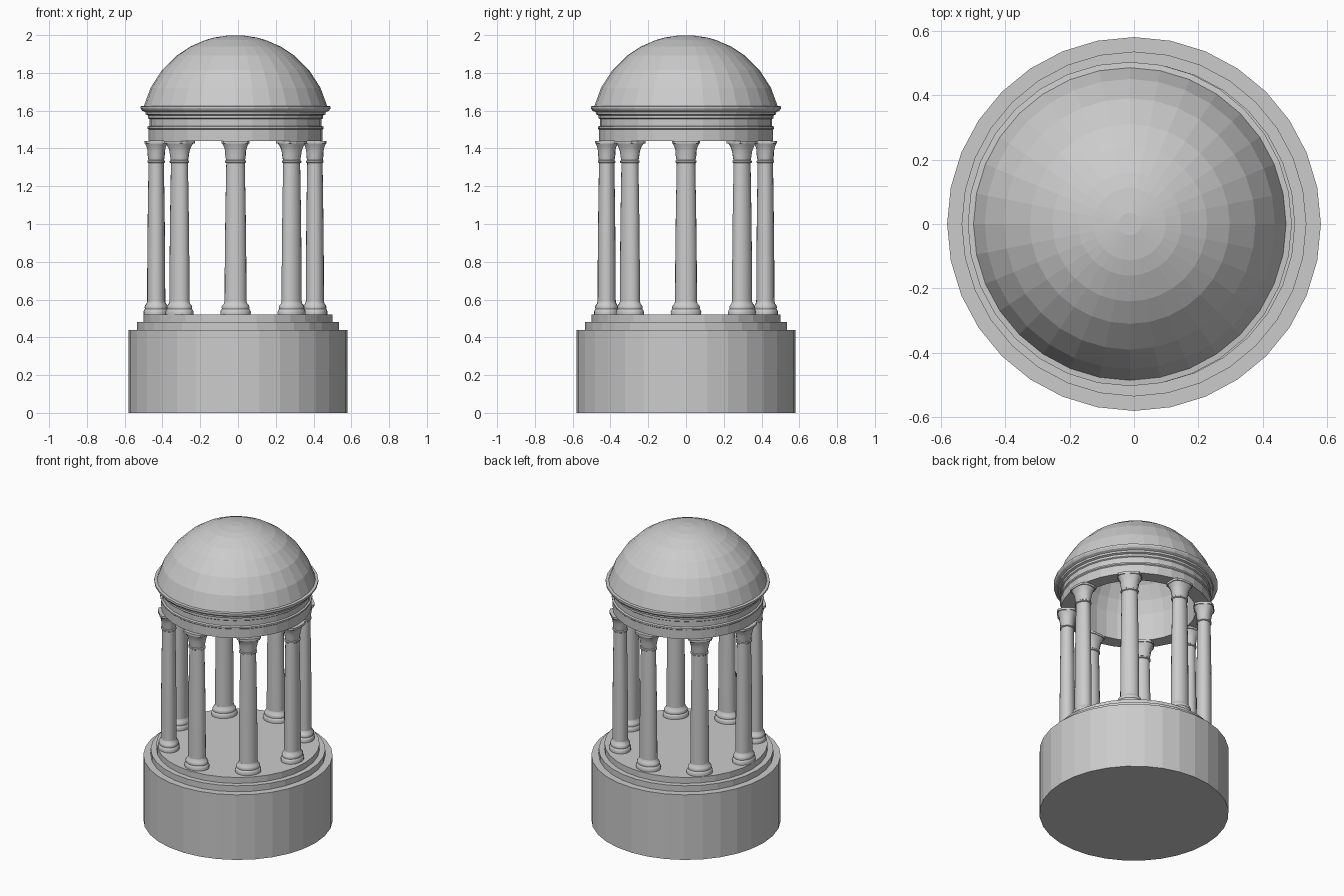
import bpy, bmesh, math

cube = bpy.data.objects.get("Cube")
if cube:
    bpy.data.objects.remove(cube, do_unlink=True)

stone = bpy.data.materials.new("grey_stone")
stone.use_nodes = True
GREY = (0.6, 0.6, 0.6, 1)
stone.diffuse_color = GREY
stone.node_tree.nodes["Principled BSDF"].inputs["Base Color"].default_value = GREY

SIDES = 32
CENTRE_X = -0.013      # upper structure sits slightly off the base centre


def loft(name, rings, closed=False):
    """Skin a stack of equal-length point rings; cap the ends unless closed."""
    bm = bmesh.new()
    loops = [[bm.verts.new(p) for p in ring] for ring in rings]
    pairs = list(zip(loops, loops[1:]))
    if closed:
        pairs.append((loops[-1], loops[0]))
    else:
        bm.faces.new(loops[0][::-1])
        bm.faces.new(loops[-1])
    for a, b in pairs:
        n = len(a)
        for i in range(n):
            j = (i + 1) % n
            bm.faces.new((a[i], a[j], b[j], b[i]))
    bmesh.ops.recalc_face_normals(bm, faces=bm.faces)
    mesh = bpy.data.meshes.new(name)
    bm.to_mesh(mesh)
    bm.free()
    mesh.materials.append(stone)
    obj = bpy.data.objects.new(name, mesh)
    bpy.context.collection.objects.link(obj)
    return obj


def circle(r, z, n=SIDES):
    return [(r * math.cos(math.tau * i / n), r * math.sin(math.tau * i / n), z)
            for i in range(n)]


def lathe(name, profile, closed=False, n=SIDES):
    return loft(name, [circle(r, z, n) for r, z in profile], closed)


def squarish(half, cut, z):
    """Sixteen-point square with chamfered corners."""
    points = []
    for x, y, _ in circle(1, 0, 16):
        s = half / max(abs(x), abs(y))
        x, y = x * s, y * s
        over = abs(x) + abs(y) - (2 * half - cut)
        if over > 0:
            k = (2 * half - cut) / (abs(x) + abs(y))
            x, y = x * k, y * k
        points.append((x, y, z))
    return points


# Drum and two steps
lathe("base_drum", [(0.58, 0), (0.58, 0.44)])
lathe("lower_step", [(0.535, 0.44), (0.535, 0.48)])
lathe("upper_step", [(0.5, 0.48), (0.5, 0.52)])

# Column parts, in a local frame with x pointing outward
base_profile = [(0.08, 0.52), (0.081, 0.535), (0.077, 0.545), (0.072, 0.55),
                (0.074, 0.56), (0.07, 0.57), (0.062, 0.578), (0.058, 0.59)]
shaft_profile = [(0.058, 0.585), (0.057, 0.8), (0.054, 1.05), (0.049, 1.325)]
neck_profile = [(0.05, 1.322), (0.056, 1.326), (0.056, 1.334), (0.05, 1.338)]

base = lathe("column_base", base_profile, n=20)
shaft = lathe("column_shaft", shaft_profile, n=20)
neck = lathe("column_neck_ring", neck_profile, n=20)
bell = loft("column_capital", [
    circle(0.05, 1.336, 16), circle(0.055, 1.365, 16),
    squarish(0.055, 0.028, 1.385), squarish(0.06, 0.028, 1.405),
    squarish(0.07, 0.028, 1.426)])
abacus = loft("column_abacus", [
    squarish(0.074, 0.022, 1.426), squarish(0.074, 0.022, 1.44)])

# Ring of eight columns, a little slimmer along the radius
parts = [base, shaft, neck, bell, abacus]
for k in range(8):
    a = math.tau * k / 8
    for part in parts:
        obj = part
        if k:
            obj = part.copy()
            bpy.context.collection.objects.link(obj)
        obj.location = (CENTRE_X + 0.42 * math.cos(a), 0.42 * math.sin(a), 0)
        obj.rotation_euler.z = a
        obj.scale.x = 0.83

# Ring beam and cornice, open in the middle
beam = lathe("ring_beam", [
    (0.37, 1.44), (0.46, 1.44), (0.46, 1.5), (0.466, 1.505), (0.466, 1.515),
    (0.456, 1.52), (0.456, 1.555), (0.463, 1.56), (0.463, 1.575),
    (0.476, 1.58), (0.478, 1.592), (0.495, 1.6), (0.503, 1.612),
    (0.503, 1.623), (0.485, 1.625), (0.37, 1.625)], closed=True)

# Hollow dome: outer shell with a matching inner shell
R, ZC = 0.502, 1.498
radii = [0.487, 0.45, 0.39, 0.31, 0.24, 0.16, 0.112, 0.035]
outer = [(r, ZC + math.sqrt(R * R - r * r)) for r in radii]
inner = [(0.77 * r, 1.62 + (z - 1.62) * 0.88) for r, z in outer]
dome = lathe("dome_shell", outer)
ceiling = lathe("dome_ceiling", inner)
for shell in (dome, ceiling):       # remove the flat floor of each shell
    bm = bmesh.new()
    bm.from_mesh(shell.data)
    floor = min(bm.faces, key=lambda f: f.calc_center_median().z - 10 * (len(f.verts) > 4))
    floor = min((f for f in bm.faces if len(f.verts) > 4),
                key=lambda f: f.calc_center_median().z)
    bmesh.ops.delete(bm, geom=[floor], context="FACES")
    if shell is ceiling:
        bmesh.ops.reverse_faces(bm, faces=bm.faces)
    bm.to_mesh(shell.data)
    bm.free()

for obj in (beam, dome, ceiling):
    obj.location.x = CENTRE_X

# Soft shading on the round column parts only
bpy.ops.object.select_all(action="DESELECT")
for part in (base, shaft, neck, bell):
    part.select_set(True)
bpy.context.view_layer.objects.active = shaft
bpy.ops.object.shade_smooth_by_angle(angle=math.radians(35))
